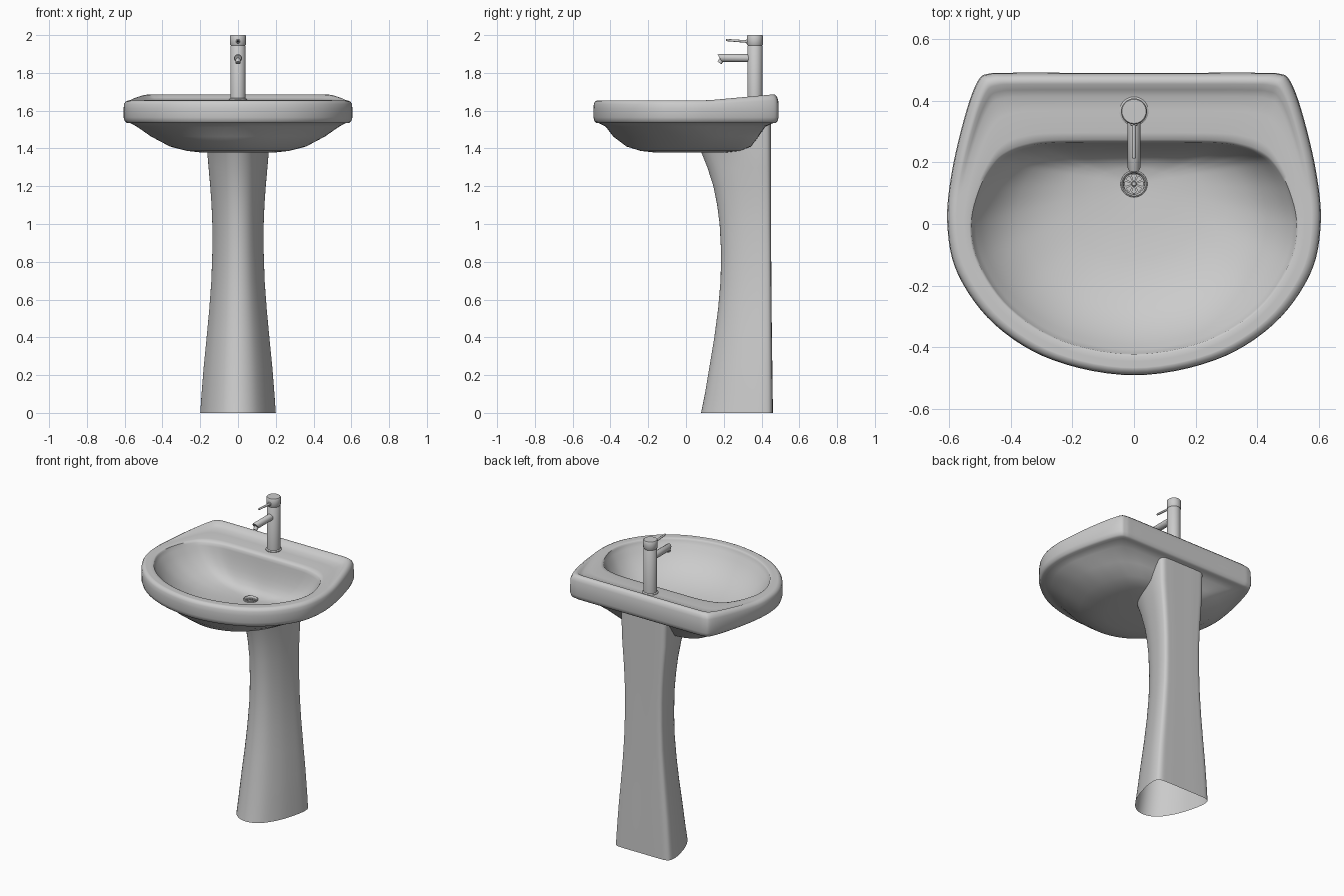
import bpy, bmesh, math
from mathutils import Vector

if "Cube" in bpy.data.objects:
    bpy.data.objects.remove(bpy.data.objects["Cube"])


def finish(bm, name, angle=40):
    bmesh.ops.recalc_face_normals(bm, faces=bm.faces)
    me = bpy.data.meshes.new(name)
    bm.to_mesh(me)
    bm.free()
    ob = bpy.data.objects.new(name, me)
    bpy.context.collection.objects.link(ob)
    bpy.ops.object.select_all(action='DESELECT')
    ob.select_set(True)
    bpy.context.view_layer.objects.active = ob
    bpy.ops.object.shade_smooth_by_angle(angle=math.radians(angle))
    return ob


def smooth_outline(half, sub=6):
    """Mirror a half outline across x and round it with a closed spline."""
    pts = [Vector(p) for p in half]
    pts += [Vector((-p.x, p.y)) for p in reversed(pts[1:-1])]
    n, out = len(pts), []
    for i in range(n):
        a, b, c, d = (pts[(i + k) % n] for k in (-1, 0, 1, 2))
        for s in range(sub):
            t = s / sub
            out.append(0.5 * (2 * b + (c - a) * t + (2 * a - 5 * b + 4 * c - d) * t * t
                              + (3 * b - a - 3 * c + d) * t ** 3))
    return out


def fit(outline, hx, y0, y1):
    """Stretch an outline to half width hx and depth range y0..y1."""
    mx = max(p.x for p in outline)
    lo, hi = min(p.y for p in outline), max(p.y for p in outline)
    return [Vector((p.x / mx * hx, y0 + (p.y - lo) / (hi - lo) * (y1 - y0))) for p in outline]


def mix(a, b, t):
    return [p.lerp(q, t) for p, q in zip(a, b)]


def lift(outline, z):
    return [Vector((p.x, p.y, z(p.y) if callable(z) else z)) for p in outline]


def loft(rings, name, cap_start=False, cap_end=False, angle=40):
    bm = bmesh.new()
    vs = [[bm.verts.new(p) for p in r] for r in rings]
    n = len(vs[0])
    for a, b in zip(vs, vs[1:]):
        for i in range(n):
            bm.faces.new((a[i], a[(i + 1) % n], b[(i + 1) % n], b[i]))
    if cap_start:
        bm.faces.new(vs[0])
    if cap_end:
        bm.faces.new(vs[-1])
    return finish(bm, name, angle)


def tube(name, start, end, profile, segs=32):
    """Capped turned part along start-end; profile is (fraction, radius)."""
    start, end = Vector(start), Vector(end)
    q = (end - start).to_track_quat('Z', 'Y')
    rings = []
    for t, r in profile:
        c = start.lerp(end, t)
        rings.append([c + q @ Vector((r * math.cos(a), r * math.sin(a), 0))
                      for a in (2 * math.pi * i / segs for i in range(segs))])
    return loft(rings, name, True, True)


# Basin: outer rim and bowl opening outlines
outer = smooth_outline([(0, .49), (.2, .49), (.4, .49), (.47, .487), (.505, .465), (.545, .36),
                        (.59, .17), (.605, 0), (.57, -.164), (.45, -.327), (.26, -.442), (0, -.49)])
inner = smooth_outline([(0, .265), (.15, .265), (.28, .262), (.35, .25), (.405, .23), (.45, .195),
                        (.497, .115), (.525, 0), (.5, -.128), (.4, -.272), (.23, -.378), (0, -.42)])
drain_c = Vector((0, .13))
hole = [drain_c + (p - drain_c).normalized() * .038 for p in inner]


def scaled(s):
    return [p * s for p in outer]


def lip(amount):
    def z(y):
        t = min(max((y - .12) / .33, 0), 1)
        return 1.655 + amount * t
    return z


rings = []
# underside of the bowl, from the bottom up
for hx, y0, y1, z in [(.08, -.03, .08, 1.378), (.2, -.17, .22, 1.379), (.27, -.24, .285, 1.387),
                      (.36, -.315, .345, 1.41), (.46, -.385, .385, 1.463)]:
    rings.append(lift(fit(inner, hx, y0, y1), z))
rings.append(lift(fit(mix(outer, inner, .3), .535, -.425, .42), 1.515))
# rim wall
for s, z in [(.94, 1.534), (.97, 1.535), (.988, 1.543), (1, 1.565), (1, 1.61)]:
    rings.append(lift(scaled(s), z))
rings.append(lift(scaled(.996), lambda y: lip(.018)(y) - .02))
rings.append(lift(scaled(.983), lambda y: lip(.025)(y) - .007))
top = scaled(.958)
rings.append(lift(top, lip(.03)))
# raised back lip, tap deck and bowl edge
for t, a in [(.08, .029), (.17, .016), (.27, .006), (.5, .003), (.85, .002)]:
    rings.append(lift(mix(top, inner, t), lip(a)))
rings.append(lift(mix(top, inner, .96), 1.652))
# bowl interior down to the drain hole
for t, z in [(0, 1.643), (.025, 1.625), (.06, 1.597), (.12, 1.56), (.2, 1.522), (.3, 1.488),
             (.45, 1.455), (.6, 1.437), (.8, 1.425), (1, 1.42)]:
    rings.append(lift(mix(inner, hole, t), z))
rings.append(lift(hole, 1.4))
loft(rings, "basin", True, True, 50)

# Pedestal: hollow D-shaped column, trimmed to the basin underside
section = smooth_outline([(0, 1), (.6, 1), (.9, .985), (1, .9), (.97, .7), (.77, .36),
                          (.43, .09), (0, 0)])
under = [(.0, 1.385), (.23, 1.388), (.285, 1.4), (.345, 1.425), (.385, 1.48), (.42, 1.525), (.5, 1.54)]


def under_z(y):
    for (a, za), (b, zb) in zip(under, under[1:]):
        if y <= b:
            return za + (zb - za) * max(y - a, 0) / (b - a)
    return 1.54


rings = [lift(fit(section, hx, yf, yb), z) for z, hx, yf, yb in [
    (0, .2, .08, .46), (.1, .193, .1, .459), (.25, .181, .125, .457), (.4, .166, .15, .455),
    (.55, .152, .17, .453), (.7, .141, .183, .452), (.85, .136, .186, .451), (1, .136, .178, .45),
    (1.1, .14, .165, .45), (1.2, .147, .145, .45), (1.3, .156, .113, .45), (1.37, .162, .085, .45)]]
rings.append(lift(fit(section, .166, .078, .45), under_z))
loft(rings, "pedestal", angle=60)

# Tap
ty = .365
tube("tap_body", (0, ty, 1.645), (0, ty, 1.945),
     [(0, .047), (.055, .047), (.07, .04), (.985, .04), (1, .037)], 48)
tube("tap_cap", (0, ty, 1.944), (0, ty, 2.0), [(0, .038), (.1, .042), (.93, .042), (1, .039)], 48)
spout = tube("tap_spout", (0, .345, 1.878), (0, .166, 1.878), [(0, .021), (.97, .021), (1, .018)])
for v in spout.data.vertices:  # slanted spout tip
    if v.co.y < .2:
        v.co.y += (1.899 - v.co.z) * .6
tube("tap_aerator", (0, .192, 1.875), (0, .177, 1.853), [(0, .013), (1, .013)], 24)
tube("tap_lever", (0, .335, 1.965), (0, .212, 1.974), [(0, .007), (.96, .006), (1, .004)], 16)
tube("tap_indicator", (0, .33, 1.966), (0, .318, 1.967), [(0, .011), (.8, .011), (1, .009)], 20)

# Drain: rim ring, inner ring, hub and spokes over the recess
def drain_ring(name, profile):
    rs = [[Vector((r * math.cos(a), .13 + r * math.sin(a), z))
           for a in (2 * math.pi * i / 48 for i in range(48))] for r, z in profile]
    return loft(rs, name)


drain_ring("drain_rim", [(.044, 1.415), (.043, 1.425), (.039, 1.428), (.035, 1.424), (.033, 1.412)])
drain_ring("drain_inner_ring", [(.036, 1.414), (.029, 1.414), (.029, 1.406)])
tube("drain_hub", (0, .13, 1.404), (0, .13, 1.416), [(0, .008), (.85, .008), (1, .006)], 24)
bm = bmesh.new()
for k in range(8):
    a = 2 * math.pi * (k + .5) / 8
    d, s = Vector((math.cos(a), math.sin(a), 0)), Vector((-math.sin(a), math.cos(a), 0))
    c = Vector((0, .13, 0))
    flat = [c + d * .005 - s * .002, c + d * .031 - s * .004, c + d * .031 + s * .004, c + d * .005 + s * .002]
    lo, hi = ([bm.verts.new(p + Vector((0, 0, z))) for p in flat] for z in (1.406, 1.414))
    bm.faces.new(lo)
    bm.faces.new(hi)
    for i in range(4):
        j = (i + 1) % 4
        bm.faces.new((lo[i], lo[j], hi[j], hi[i]))
finish(bm, "drain_spokes", 30)
